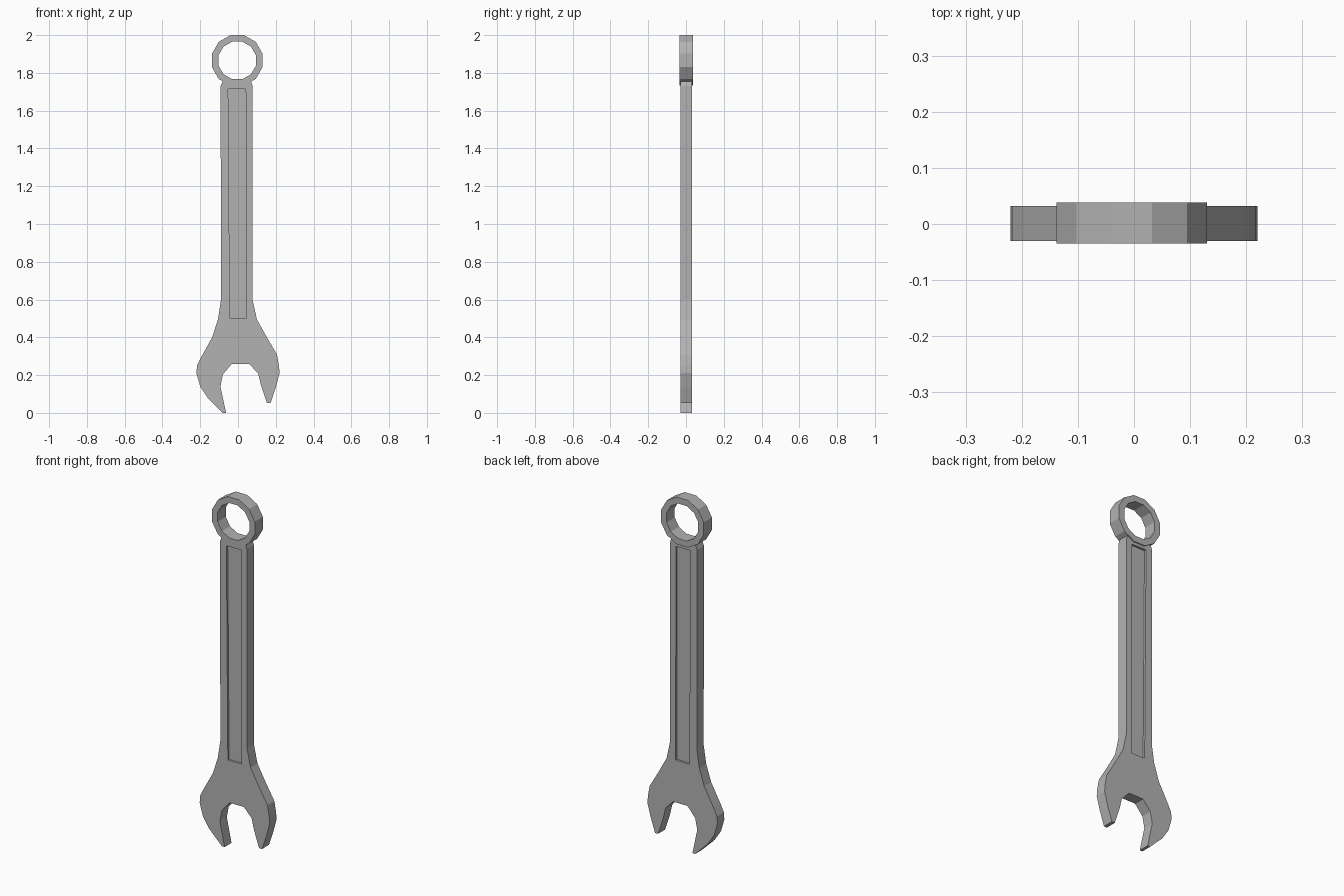
import bpy, bmesh, math

if "Cube" in bpy.data.objects:
    bpy.data.objects.remove(bpy.data.objects["Cube"])

steel = bpy.data.materials.new("steel grey")
steel.use_nodes = True
GREY = (0.45, 0.45, 0.45, 1)
steel.diffuse_color = GREY
steel.node_tree.nodes["Principled BSDF"].inputs["Base Color"].default_value = GREY


def add_object(name, bm):
    bmesh.ops.recalc_face_normals(bm, faces=bm.faces)
    mesh = bpy.data.meshes.new(name)
    bm.to_mesh(mesh)
    bm.free()
    mesh.materials.append(steel)
    obj = bpy.data.objects.new(name, mesh)
    bpy.context.collection.objects.link(obj)
    return obj


def slab(name, outline, y0, y1):
    """Extrude an x-z outline from y0 to y1."""
    bm = bmesh.new()
    face = bm.faces.new([bm.verts.new((x, y0, z)) for x, z in outline])
    moved = bmesh.ops.extrude_face_region(bm, geom=[face])["geom"]
    verts = [v for v in moved if isinstance(v, bmesh.types.BMVert)]
    bmesh.ops.translate(bm, verts=verts, vec=(0, y1 - y0, 0))
    return add_object(name, bm)


def ring(name, cx, cz, outer, inner, y0, y1, sides):
    """Flat-sided ring around the y axis."""
    bm = bmesh.new()
    loops = []
    for i in range(sides):
        a = math.tau * (i + 0.5) / sides
        loops.append([bm.verts.new((cx + r * math.cos(a), y, cz + r * math.sin(a)))
                      for r, y in ((outer, y0), (outer, y1), (inner, y1), (inner, y0))])
    for i in range(sides):
        a, b = loops[i], loops[(i + 1) % sides]
        for j in range(4):
            k = (j + 1) % 4
            bm.faces.new((a[j], a[k], b[k], b[j]))
    return add_object(name, bm)


# Handle and open jaw as one outline
right_side = [(0.153, 0.052), (0.172, 0.052), (0.2, 0.135), (0.22, 0.21), (0.217, 0.25),
              (0.206, 0.31), (0.153, 0.4), (0.1, 0.495), (0.077, 0.6), (0.077, 1.73), (0.068, 1.76)]
left_side = [(-0.08, 1.76), (-0.092, 1.73), (-0.09, 0.6), (-0.106, 0.495), (-0.137, 0.4),
             (-0.196, 0.293), (-0.217, 0.25), (-0.22, 0.21), (-0.2, 0.14), (-0.159, 0.077),
             (-0.08, 0), (-0.063, 0)]
jaw_opening = [(-0.093, 0.14), (-0.08, 0.204), (-0.032, 0.26),
               (0.058, 0.26), (0.106, 0.21), (0.122, 0.145)]
neck = [(0.03, 1.745), (-0.038, 1.745)]
Y0, Y1 = -0.03, 0.032
body = slab("handle_and_jaw", right_side + neck + left_side + jaw_opening, Y0, Y1)

# Long shallow recess on both faces of the handle
DEPTH = 0.012
panel = [(-0.043, 0.5), (0.043, 0.5), (0.041, 1.715), (-0.052, 1.715)]
for y0, y1 in ((Y0 - 0.05, Y0 + DEPTH), (Y1 - DEPTH, Y1 + 0.05)):
    cutter = slab("recess_cutter", panel, y0, y1)
    cutter.hide_render = True
    mod = body.modifiers.new("recess", "BOOLEAN")
    mod.operation = "DIFFERENCE"
    mod.solver = "EXACT"
    mod.object = cutter
    bpy.context.view_layer.update()
    evaluated = body.evaluated_get(bpy.context.evaluated_depsgraph_get())
    cut_mesh = bpy.data.meshes.new_from_object(evaluated)
    body.modifiers.clear()
    body.data = cut_mesh
    bpy.data.objects.remove(cutter)

# Closed twelve-sided ring end
ring("ring_end", -0.004, 1.866, 0.1387, 0.103, -0.035, 0.038, 12)
